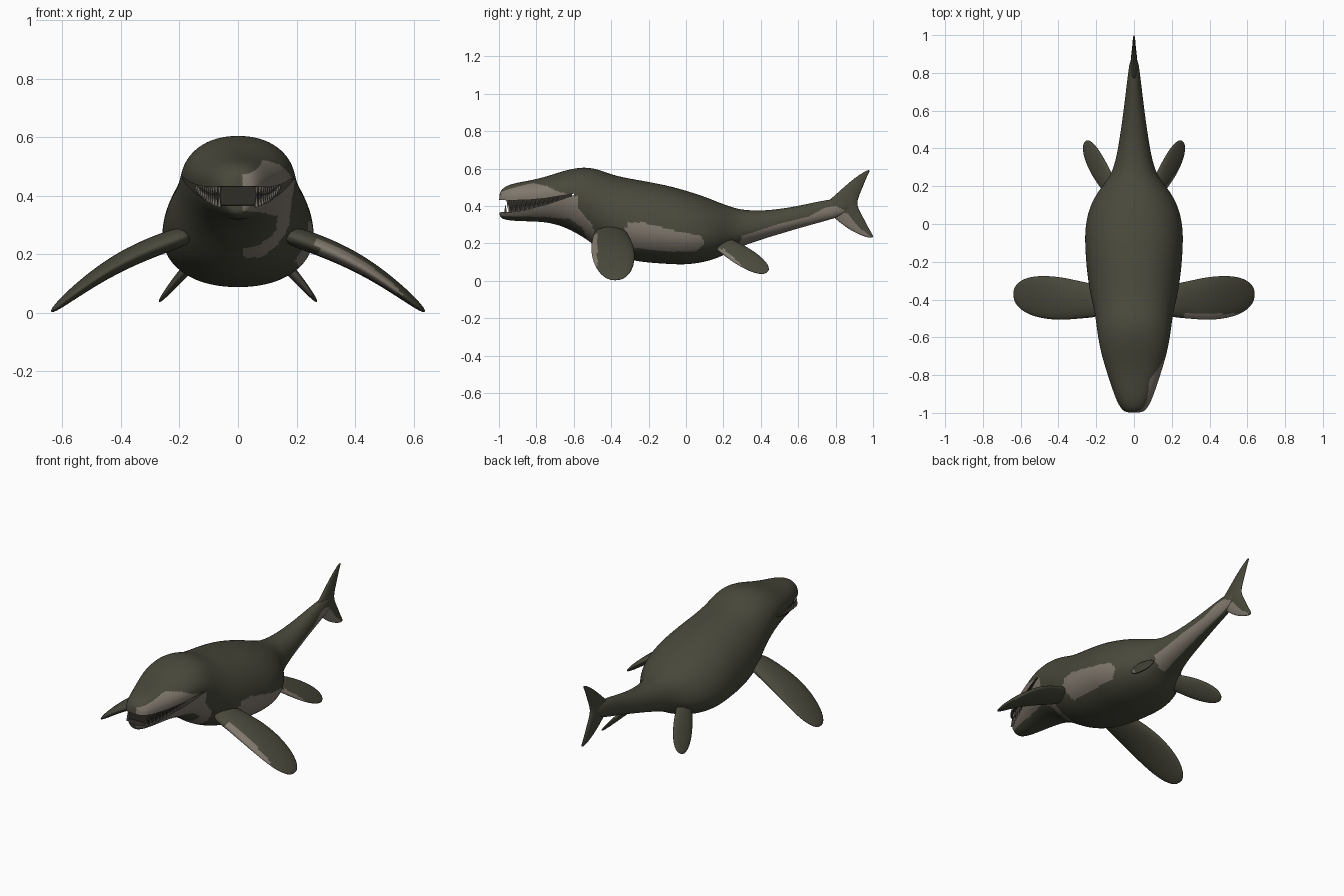
import bpy, bmesh, math
from mathutils import Vector

if "Cube" in bpy.data.objects:
    bpy.data.objects.remove(bpy.data.objects["Cube"], do_unlink=True)


def make_material(name, colour):
    mat = bpy.data.materials.new(name)
    mat.use_nodes = True
    mat.diffuse_color = (*colour, 1)
    mat.node_tree.nodes["Principled BSDF"].inputs["Base Color"].default_value = (*colour, 1)
    return mat


SKIN, PATCH, MOUTH, TOOTH = range(4)
MATERIALS = [make_material("dark olive skin", (.066, .066, .045)),
             make_material("pale grey patch", (.22, .19, .155)),
             make_material("dark mouth", (.03, .026, .02)),
             make_material("dull teeth", (.2, .18, .15))]


def activate(obj):
    bpy.ops.object.select_all(action='DESELECT')
    obj.select_set(True)
    bpy.context.view_layer.objects.active = obj


def apply_modifiers(obj):
    activate(obj)
    for mod in list(obj.modifiers):
        bpy.ops.object.modifier_apply(modifier=mod.name)


def shade(obj, angle=50):
    activate(obj)
    bpy.ops.object.shade_smooth_by_angle(angle=math.radians(angle))


def finish(name, bm, colour=SKIN):
    bmesh.ops.recalc_face_normals(bm, faces=bm.faces)
    mesh = bpy.data.meshes.new(name)
    bm.to_mesh(mesh)
    bm.free()
    obj = bpy.data.objects.new(name, mesh)
    bpy.context.collection.objects.link(obj)
    for mat in MATERIALS:
        mesh.materials.append(mat)
    for face in mesh.polygons:
        face.material_index = colour
    return obj


def loft(name, rings, levels=2, colour=SKIN):
    """Skin closed rings of points, cap both ends and round the result."""
    bm = bmesh.new()
    loops = [[bm.verts.new(p) for p in ring] for ring in rings]
    count = len(rings[0])
    for a, b in zip(loops, loops[1:]):
        for i in range(count):
            j = (i + 1) % count
            bm.faces.new((a[i], a[j], b[j], b[i]))
    bm.faces.new(loops[0])
    bm.faces.new(loops[-1])
    obj = finish(name, bm, colour)
    if levels:
        obj.modifiers.new("round", 'SUBSURF').levels = levels
        apply_modifiers(obj)
    return obj


def oval(centre, u, v, count=10):
    angles = [math.tau * i / count for i in range(count)]
    return [centre + u * math.cos(a) + v * math.sin(a) for a in angles]


def inside(y, z, outline):
    hit = False
    for (y1, z1), (y2, z2) in zip(outline, outline[1:] + outline[:1]):
        if (z1 > z) != (z2 > z) and y < y1 + (z - z1) * (y2 - y1) / (z2 - z1):
            hit = not hit
    return hit


def paint(obj, rule):
    for face in obj.data.polygons:
        if rule(face.center):
            face.material_index = PATCH


def lerp_table(table, y):
    for a, b in zip(table, table[1:]):
        if y <= b[0]:
            t = (y - a[0]) / (b[0] - a[0])
            return [p + (q - p) * t for p, q in zip(a[1:], b[1:])]
    return table[-1][1:]


# Body stations: y, bottom, top, half width
BODY = [(-1, .35, .46, .035), (-.985, .33, .495, .065), (-.93, .32, .52, .095),
        (-.85, .318, .533, .122), (-.75, .315, .555, .155), (-.65, .29, .59, .182),
        (-.55, .235, .61, .197), (-.47, .175, .597, .206), (-.38, .13, .56, .23),
        (-.25, .1, .538, .25), (-.1, .09, .51, .26), (0, .085, .482, .257),
        (.1, .1, .45, .232), (.18, .125, .417, .185), (.24, .16, .395, .135),
        (.3, .185, .378, .106), (.4, .22, .374, .084), (.5, .25, .383, .069),
        (.6, .28, .4, .055), (.7, .308, .422, .043), (.8, .335, .44, .031),
        (.88, .37, .44, .02)]


def body_ring(y, bottom, top, width, count=20):
    lift = .42 + .2 * min(1, max(0, (-.35 - y) / .25))
    middle = bottom + (top - bottom) * lift
    points = []
    for i in range(count):
        a = math.tau * i / count
        c, s = math.cos(a), math.sin(a)
        x = 1.015 * width * math.copysign(abs(c) ** .9, c)
        points.append(Vector((x, y, middle + 1.015 * s * (top - middle if s > 0 else middle - bottom))))
    return points


body = loft("body", [body_ring(*row) for row in BODY], levels=3)

# Pale markings on the left side only
MARKINGS = [
    [(-1.1, .43), (-.95, .49), (-.82, .523), (-.74, .505), (-.68, .475), (-.6, .46), (-.8, .42)],
    [(-1.1, .35), (-.75, .34), (-.62, .33), (-.55, .28), (-.52, .19), (-.47, .19),
     (-.5, .3), (-.57, .38), (-.58, .455), (-.7, .44), (-.85, .4), (-1.1, .39)],
    [(-.335, .26), (-.31, .31), (-.23, .312), (-.05, .265), (.08, .24), (.1, .2),
     (.06, .16), (-.1, .155), (-.28, .175)],
    [(.27, .15), (.3, .24), (.5, .305), (.66, .345), (.74, .39), (.8, .4),
     (.86, .37), (.8, .3), (.5, .2)]]
paint(body, lambda c: c.x > .015 and any(inside(c.y, c.z, m) for m in MARKINGS))

# Mouth opening: y, lower lip, upper lip
LIPS = [(-1.1, .362, .435), (-.95, .368, .43), (-.85, .383, .431), (-.75, .407, .441),
        (-.66, .437, .456), (-.6, .458, .466)]
outline = [(y, low) for y, low, high in LIPS] + [(y, high) for y, low, high in reversed(LIPS)]
cutter = loft("mouth_cutter", [[Vector((x, y, z)) for y, z in outline] for x in (-.4, .4)],
              levels=0, colour=MOUTH)
cutter.hide_render = True
cut = body.modifiers.new("mouth", 'BOOLEAN')
cut.operation = 'DIFFERENCE'
cut.solver = 'EXACT'
cut.object = cutter
apply_modifiers(body)
bpy.data.objects.remove(cutter, do_unlink=True)
shade(body)

# Dark lining that closes the gap behind the teeth
lining = []
for y in (-.95, -.9, -.85, -.75, -.66, -.61):
    low, high = lerp_table(LIPS, y)
    w = lerp_table(BODY, y)[2] * .74
    lining.append([Vector((x, y, z)) for x, z in
                   ((-w, low - .01), (w, low - .01), (w, high + .01), (-w, high + .01))])
loft("mouth_lining", lining, levels=0, colour=MOUTH)

# Teeth rows
bm = bmesh.new()
for side in (-1, 1):
    for i in range(12):
        y = -.965 + i * .024
        low, high = lerp_table(LIPS, y)
        x = side * lerp_table(BODY, y)[2] * .84
        height = (high - low) * .7
        for base, tip, shift in ((low - .005, low + height, 0), (high + .005, high - height, .012)):
            ring = [bm.verts.new(p) for p in oval(Vector((x, y + shift, base)),
                                                  Vector((.008, 0, 0)), Vector((0, .009, 0)), 6)]
            point = bm.verts.new((x, y + shift, tip))
            for k in range(6):
                bm.faces.new((ring[k], ring[(k + 1) % 6], point))
finish("teeth", bm, TOOTH)


def flipper(name, side, root, tip, chord, width, thickness, bow, rule):
    root, tip, chord = Vector(root), Vector(tip), Vector(chord).normalized()
    normal = (tip - root).cross(chord).normalized()
    if normal.z < 0:
        normal.negate()
    rings = []
    for t, w, h in ((0, .72, 1), (.2, .84, 1), (.4, 1, .95), (.6, 1.04, .8),
                    (.8, .92, .6), (.93, .64, .4), (1, .26, .15)):
        centre = root.lerp(tip, t) + normal * bow * math.sin(math.pi * t)
        ring = oval(centre, chord * width * w * .53, normal * thickness * h * .53)
        rings.append([Vector((p.x * side, p.y, p.z)) for p in ring])
    obj = loft(name, rings)
    if side > 0:
        paint(obj, rule)
    shade(obj)


# Paddles; only the left pair has pale leading edges
for side, word in ((1, "left"), (-1, "right")):
    flipper("front_flipper_" + word, side, (.15, -.41, .275), (.64, -.372, .003), (0, 1, .06),
            .225, .07, .035, lambda c: .27 < c.x < .61 and c.y < -.475)
    flipper("rear_flipper_" + word, side, (.1, .15, .225), (.262, .435, .045), (-.49, .67, .56),
            .125, .04, .005, lambda c: c.z < .17 and c.y < .17 + (.2 - c.z) * 1.1)

# Upright tail fluke: height, leading y, trailing y
fluke = []
for z, front, back in ((.229, .975, 1.005), (.25, .915, .998), (.285, .852, .978), (.33, .795, .957),
                       (.37, .75, .935), (.41, .735, .918), (.45, .785, .927), (.5, .84, .948),
                       (.55, .9, .966), (.58, .948, .98), (.592, .97, .985)):
    thick = .004 + .018 * max(0, 1 - abs(z - .4) / .19)
    fluke.append(oval(Vector((0, (front + back) / 2, z)), Vector((0, (back - front) / 2, 0)),
                      Vector((thick, 0, 0))))
tail = loft("tail_fluke", fluke)
FLUKE_MARK = [(.7, .4), (.8, .4), (.85, .37), (.9, .31), (.985, .235), (.9, .22), (.7, .3)]
paint(tail, lambda c: c.x > .001 and inside(c.y, c.z, FLUKE_MARK))
shade(tail)
